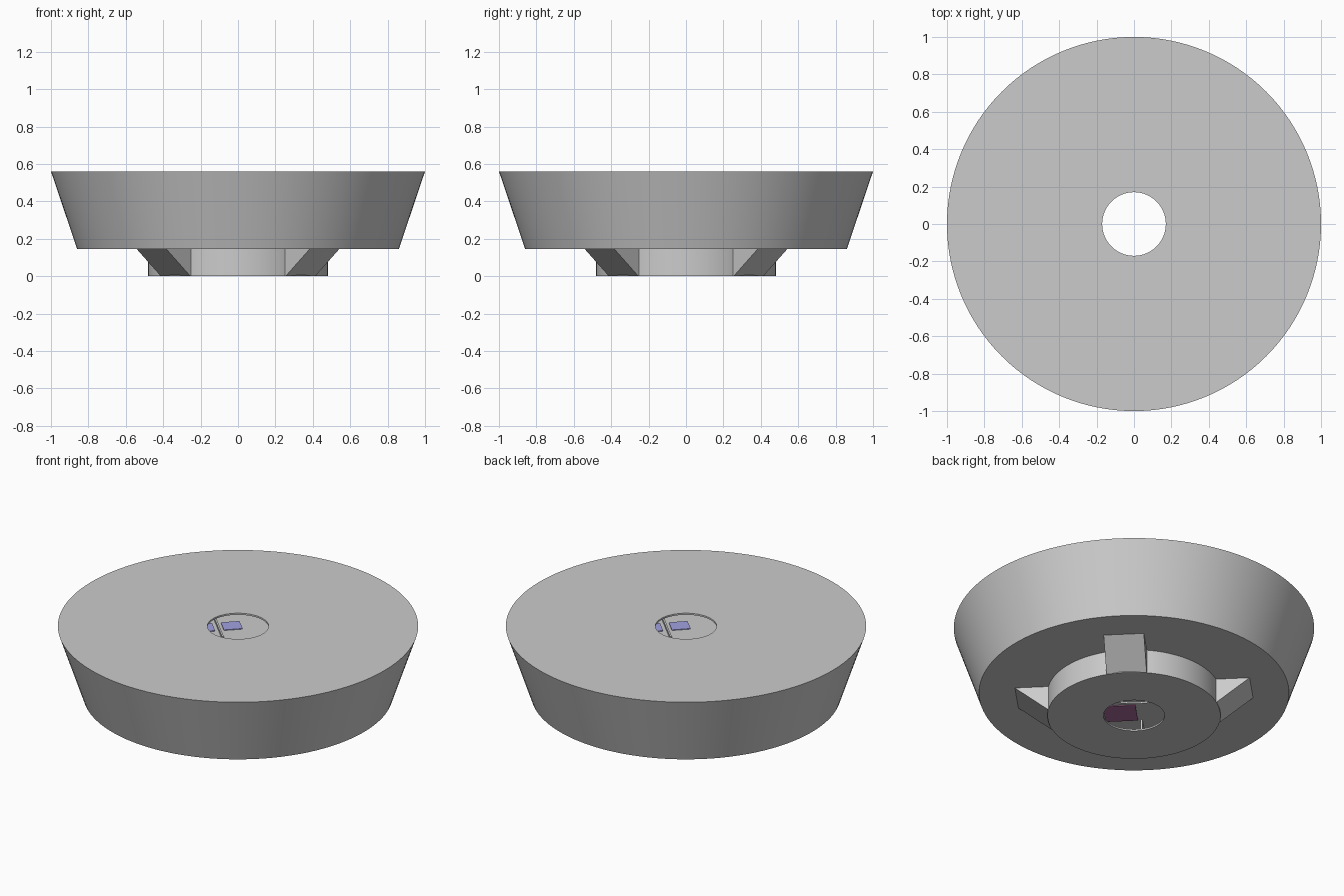
import bpy, bmesh, math
from mathutils import Matrix, Vector

if "Cube" in bpy.data.objects:
    bpy.data.objects.remove(bpy.data.objects["Cube"])

SEG = 128


def finish(name, bm, color=None, smooth=False):
    bmesh.ops.recalc_face_normals(bm, faces=bm.faces)
    mesh = bpy.data.meshes.new(name)
    bm.to_mesh(mesh)
    bm.free()
    ob = bpy.data.objects.new(name, mesh)
    bpy.context.collection.objects.link(ob)
    if color:
        mat = bpy.data.materials.new(name + "_colour")
        mat.diffuse_color = color
        mat.use_nodes = True
        mat.node_tree.nodes["Principled BSDF"].inputs["Base Color"].default_value = mat.diffuse_color
        mesh.materials.append(mat)
    if smooth:
        bpy.ops.object.select_all(action='DESELECT')
        ob.select_set(True)
        bpy.context.view_layer.objects.active = ob
        bpy.ops.object.shade_smooth_by_angle(angle=math.radians(30))
    return ob


def lathe(name, profile):
    """Revolve a closed (radius, height) cross-section around z."""
    bm = bmesh.new()
    rings = []
    for i in range(SEG):
        a = 2 * math.pi * i / SEG
        rings.append([bm.verts.new((r * math.cos(a), r * math.sin(a), z))
                      for r, z in profile])
    n = len(profile)
    for i in range(SEG):
        p, q = rings[i], rings[(i + 1) % SEG]
        for j in range(n):
            k = (j + 1) % n
            bm.faces.new((p[j], q[j], q[k], p[k]))
    return finish(name, bm, smooth=True)


def radial_prism(name, outline, y0, y1, angle, color=None):
    """Extrude a (radius, height) outline sideways, then turn it about z."""
    bm = bmesh.new()
    face = bm.faces.new([bm.verts.new((r, y0, z)) for r, z in outline])
    ext = bmesh.ops.extrude_face_region(bm, geom=[face])
    moved = [v for v in ext["geom"] if isinstance(v, bmesh.types.BMVert)]
    bmesh.ops.translate(bm, verts=moved, vec=Vector((0, y1 - y0, 0)))
    bm.transform(Matrix.Rotation(angle, 4, 'Z'))
    return finish(name, bm, color)


def box(r0, r1, z0, z1):
    return [(r0, z0), (r1, z0), (r1, z1), (r0, z1)]


# Hollow tapered body with a round opening in its flat top
lathe("tapered_body", [(0.17, 0.56), (1.0, 0.56), (0.86, 0.145), (0.47, 0.145),
                       (0.47, 0.155), (0.852, 0.155), (0.985, 0.55), (0.17, 0.55)])

# Hollow foot hub with a hole in its base
lathe("foot_hub", [(0.48, 0.146), (0.48, 0.0), (0.17, 0.0),
                   (0.17, 0.01), (0.47, 0.01), (0.47, 0.146)])

# Inner shelf ring
lathe("inner_shelf", box(0.30, 0.89, 0.25, 0.26))

BLUE = (0.36, 0.36, 0.75, 1)
for i in range(4):
    ang = math.radians(45 + 90 * i)
    # Sloped gusset between hub and body underside
    radial_prism(f"gusset_{i}", [(0.46, 0.0), (0.472, 0.0), (0.655, 0.146), (0.46, 0.146)],
                 -0.112, 0.112, ang)
    # Upright inner divider
    radial_prism(f"divider_{i}", box(0.48, 0.85, 0.155, 0.275), -0.005, 0.005, ang)
    # Pair of blue inner panels
    for side in (-1, 1):
        radial_prism(f"inner_panel_{i}_{'left' if side < 0 else 'right'}",
                     box(0.59, 0.69, 0.26, 0.264), side * 0.025, side * 0.13, ang, BLUE)

# Purple plate under the shelf, seen through the base hole
radial_prism("purple_plate", box(0.31, 0.48, 0.245, 0.25), 0.02, 0.2,
             math.radians(225), (0.4, 0.15, 0.32, 1))
